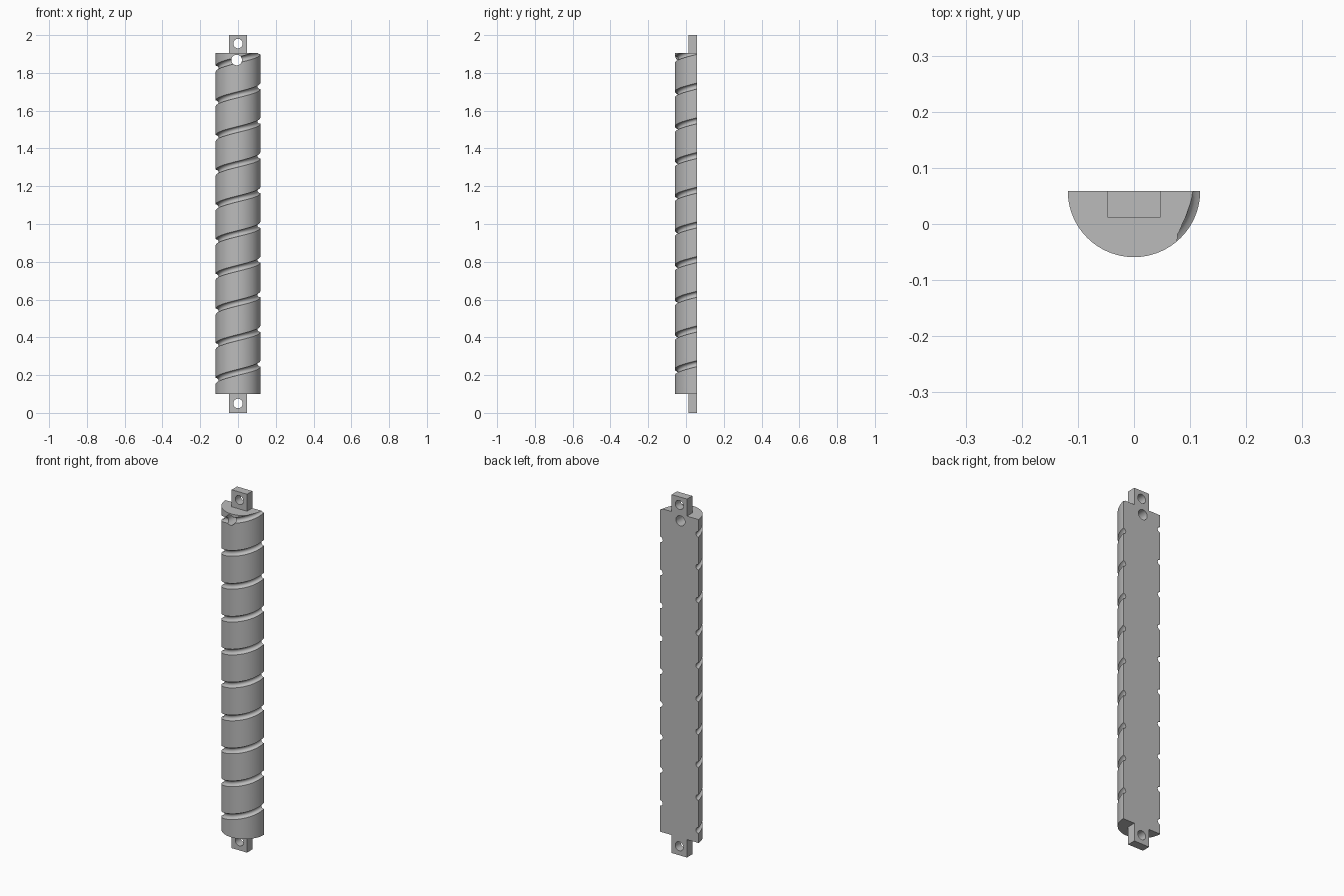
import bpy, bmesh
from math import sin, cos, pi, radians
from mathutils import Vector

R, BACK = 0.118, 0.059          # rod radius, flat back plane
BOTTOM, TOP = 0.1, 1.905        # ends of the grooved body
PITCH, GROOVE = 0.1837, 0.016   # helix rise per turn, groove radius

old = bpy.data.objects.get("Cube")
if old:
    bpy.data.objects.remove(old, do_unlink=True)

grey = bpy.data.materials.new("plain grey")
grey.use_nodes = True
grey.diffuse_color = (0.5, 0.5, 0.5, 1)
grey.node_tree.nodes["Principled BSDF"].inputs["Base Color"].default_value = (0.5, 0.5, 0.5, 1)


def finish(name, bm):
    bmesh.ops.recalc_face_normals(bm, faces=bm.faces)
    mesh = bpy.data.meshes.new(name)
    bm.to_mesh(mesh)
    bm.free()
    mesh.materials.append(grey)
    obj = bpy.data.objects.new(name, mesh)
    bpy.context.collection.objects.link(obj)
    return obj


def prism(name, points, direction):
    """Extrude a closed outline along a direction."""
    bm = bmesh.new()
    face = bm.faces.new([bm.verts.new(p) for p in points])
    ext = bmesh.ops.extrude_face_region(bm, geom=[face])["geom"]
    verts = [v for v in ext if isinstance(v, bmesh.types.BMVert)]
    bmesh.ops.translate(bm, verts=verts, vec=direction)
    # the outline face survives the extrusion as the closing cap
    return finish(name, bm)


def hole_cutter(name, x, z, radius):
    ring = [(x + radius * cos(2 * pi * i / 32), -0.2, z + radius * sin(2 * pi * i / 32))
            for i in range(32)]
    return prism(name, ring, (0, 0.4, 0))


def helix_cutter(name, start, end, step=6, sides=12):
    """Round tube swept along the helix; angle 270 is the front."""
    bm = bmesh.new()
    rings = []
    for deg in range(start, end + 1, step):
        a = radians(deg)
        out = Vector((cos(a), sin(a), 0))
        centre = out * R + Vector((0, BACK, 0.215 + PITCH * (deg - 270) / 360))
        rings.append([bm.verts.new(centre + out * GROOVE * cos(t) + Vector((0, 0, GROOVE * sin(t))))
                      for t in (2 * pi * k / sides for k in range(sides))])
    for a, b in zip(rings, rings[1:]):
        for k in range(sides):
            n = (k + 1) % sides
            bm.faces.new((a[k], a[n], b[n], b[k]))
    bm.faces.new(rings[0])
    bm.faces.new(rings[-1])
    return finish(name, bm)


def cut(obj, *cutters):
    for c in cutters:
        mod = obj.modifiers.new(c.name, "BOOLEAN")
        mod.operation, mod.solver, mod.object = "DIFFERENCE", "EXACT", c
    bpy.context.view_layer.objects.active = obj
    bpy.ops.object.select_all(action="DESELECT")
    obj.select_set(True)
    for mod in list(obj.modifiers):
        bpy.ops.object.modifier_apply(modifier=mod.name)
    for c in cutters:
        bpy.data.objects.remove(c, do_unlink=True)
    bpy.ops.object.shade_smooth_by_angle(angle=radians(32))


# Half-round body with a spiral groove and a cord hole
half = [(R * cos(pi + pi * i / 64), BACK + R * sin(pi + pi * i / 64), BOTTOM) for i in range(65)]
body = prism("half_round_body", half, (0, 0, TOP - BOTTOM))
cut(body, helix_cutter("groove_cutter", 150, 390 + 9 * 360),
    hole_cutter("cord_hole_cutter", -0.007, 1.868, 0.028))

# Drilled mounting tabs at both ends
for name, low, high, hole_z in (("bottom_tab", 0, BOTTOM, 0.05), ("top_tab", TOP, 2, 1.955)):
    base = [(-0.047, 0.012, low), (0.047, 0.012, low), (0.047, BACK, low), (-0.047, BACK, low)]
    tab = prism(name, base, (0, 0, high - low))
    cut(tab, hole_cutter(name + "_hole_cutter", 0, hole_z, 0.025))
